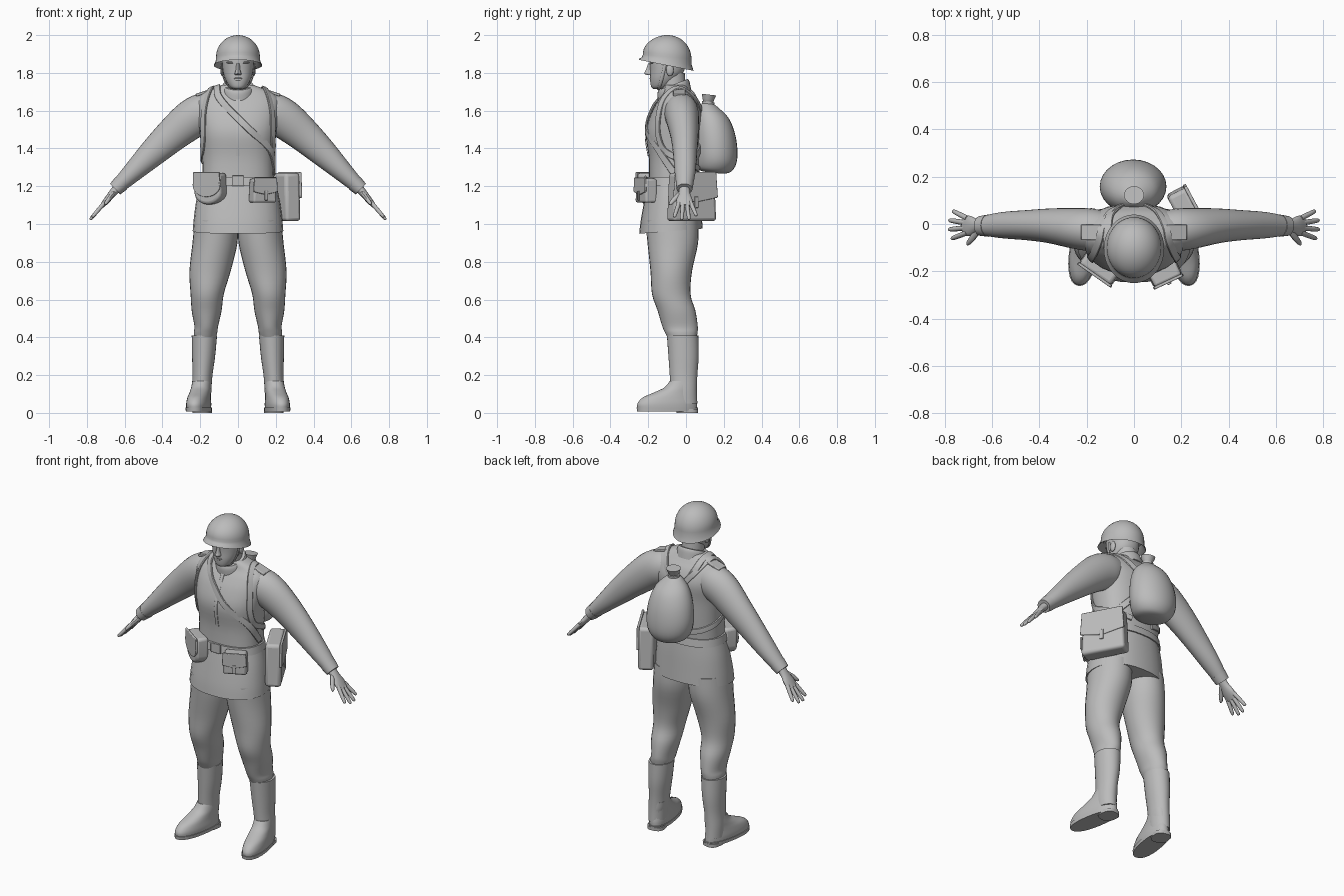
import bpy, bmesh, math
from mathutils import Vector, Matrix

cube = bpy.data.objects.get("Cube")
if cube:
    bpy.data.objects.remove(cube, do_unlink=True)

grey = bpy.data.materials.new("plain grey")
grey.use_nodes = True
grey.diffuse_color = (0.5, 0.5, 0.5, 1)
grey.node_tree.nodes["Principled BSDF"].inputs["Base Color"].default_value = (0.5, 0.5, 0.5, 1)


def finish(name, bm, bevel=0.0, angle=40):
    bmesh.ops.recalc_face_normals(bm, faces=bm.faces)
    mesh = bpy.data.meshes.new(name)
    bm.to_mesh(mesh)
    bm.free()
    mesh.materials.append(grey)
    mesh.shade_smooth()
    mesh.set_sharp_from_angle(angle=math.radians(angle))
    obj = bpy.data.objects.new(name, mesh)
    bpy.context.collection.objects.link(obj)
    if bevel:
        mod = obj.modifiers.new("soft edges", "BEVEL")
        mod.width, mod.segments = bevel, 3
    return obj


def dense(rows, steps=4):
    """Smooth curve through rows of numbers."""
    out = []
    for i in range(len(rows) - 1):
        quad = [rows[max(i - 1, 0)], rows[i], rows[i + 1], rows[min(i + 2, len(rows) - 1)]]
        for k in range(steps):
            t = k / steps
            out.append([0.5 * (2 * b + (c - a) * t + (2 * a - 5 * b + 4 * c - d) * t * t
                               + (3 * b - a - 3 * c + d) * t ** 3) for a, b, c, d in zip(*quad)])
    return out + [list(rows[-1])]


def skin(name, rings, n=28, power=2.0):
    """Skin over rings given as centre, side vector, forward vector."""
    bm = bmesh.new()
    loops = []
    for centre, u, v in rings:
        loop = []
        for k in range(n):
            a = 2 * math.pi * k / n
            c, s = math.cos(a), math.sin(a)
            p = 2 / power
            loop.append(bm.verts.new(centre + u * math.copysign(abs(c) ** p, c)
                                     + v * math.copysign(abs(s) ** p, s)))
        loops.append(loop)
    for a, b in zip(loops, loops[1:]):
        for k in range(n):
            bm.faces.new((a[k], a[(k + 1) % n], b[(k + 1) % n], b[k]))
    bm.faces.new(loops[0])
    bm.faces.new(loops[-1])
    return finish(name, bm)


def stack(name, rows, power=2.0, tilt=0.0, yaw=0.0, steps=4, n=28):
    """Upright form; each row is z, centre x, centre y, half width, half depth, optional tilt."""
    rings = []
    for z, x, y, rx, ry, *own_tilt in dense(rows, steps):
        u = Vector((math.cos(yaw), math.sin(yaw), 0)) * rx
        v = Vector((-math.sin(yaw), math.cos(yaw), own_tilt[0] if own_tilt else tilt)) * ry
        rings.append((Vector((x, y, z)), u, v))
    return skin(name, rings, n, power)


def limb(name, rows, n=20, steps=4):
    """Form along a path; each row is x, y, z, half depth, half height."""
    rows = dense(rows, steps)
    pts = [Vector(r[:3]) for r in rows]
    rings = []
    for i, r in enumerate(rows):
        t = (pts[min(i + 1, len(pts) - 1)] - pts[max(i - 1, 0)]).normalized()
        v = t.cross(Vector((0, 1, 0))).normalized()
        rings.append((pts[i], v.cross(t) * r[3], v * r[4]))
    return skin(name, rings, n)


def prism(name, outline, depth, loc, turn=0.0, bevel=0.01, lean=0.0):
    """Extruded outline in x and z, facing local -y."""
    bm = bmesh.new()
    front = [bm.verts.new((x, -depth / 2, z)) for x, z in outline]
    back = [bm.verts.new((x, depth / 2, z)) for x, z in outline]
    bm.faces.new(front)
    bm.faces.new(back)
    for k in range(len(outline)):
        j = (k + 1) % len(outline)
        bm.faces.new((front[k], front[j], back[j], back[k]))
    bm.transform(Matrix.Translation(loc) @ Matrix.Rotation(turn, 4, "Z") @ Matrix.Rotation(lean, 4, "Y"))
    return finish(name, bm, bevel)


def rect(w, h):
    return [(-w / 2, -h / 2), (w / 2, -h / 2), (w / 2, h / 2), (-w / 2, h / 2)]


def ball(name, loc, size):
    bm = bmesh.new()
    bmesh.ops.create_uvsphere(bm, u_segments=16, v_segments=10, radius=1)
    bm.transform(Matrix.Translation(loc) @ Matrix.Diagonal((*size, 1)))
    return finish(name, bm)


# Tunic body and skirt
torso = [(1.22, 0, -.065, .19, .13), (1.35, 0, -.062, .19, .135), (1.48, 0, -.068, .203, .145),
         (1.58, 0, -.052, .22, .135), (1.65, 0, -.045, .222, .105), (1.69, 0, -.045, .19, .078),
         (1.715, 0, -.05, .14, .066), (1.735, 0, -.055, .085, .06)]
body = dense(torso)
stack("tunic", torso, power=2.4)
stack("tunic_skirt", [(.962, 0, -.08, .24, .168), (1.03, 0, -.078, .234, .162),
                      (1.13, 0, -.072, .22, .15), (1.22, 0, -.067, .2, .137)], power=2.2, tilt=.08)
stack("belt", [(1.205, 0, -.067, .207, .147), (1.25, 0, -.067, .2, .141)], power=2.3, steps=1)
prism("buckle", rect(.065, .055), .012, (0, -.215, 1.228), bevel=.004)


def on_body(x, z, side):
    """Point on the tunic at x and z, on the front (-1) or back (1)."""
    for a, b in zip(body, body[1:]):
        if z <= b[0] or b is body[-1]:
            t = max(0, (z - a[0]) / (b[0] - a[0]))
            _, _, cy, rx, ry = [p + (q - p) * t for p, q in zip(a, b)]
            f = max(0, 1 - min(abs(x) / rx, 1) ** 2.4) ** (1 / 2.4)
            return [max(-rx, min(rx, x)), cy + side * ry * f, z]


def strap(name, spots, width, thick=.006):
    pts = [Vector(p) for p in dense([on_body(*s) for s in spots], 6)]
    rings = []
    for i, p in enumerate(pts):
        t = (pts[min(i + 1, len(pts) - 1)] - pts[max(i - 1, 0)]).normalized()
        out = Vector((p.x * .5, p.y + .06, max(0, p.z - 1.62) * 1.5))
        out = (out - t * out.dot(t)).normalized()
        rings.append((p + out * .003, t.cross(out) * width / 2, out * thick))
    return skin(name, rings, 8, 5)


strap("placket", [(0, 1.36, -1), (0, 1.5, -1), (0, 1.66, -1)], .022, .002)
strap("satchel_strap", [(.24, 1.27, -1), (.17, 1.39, -1), (.06, 1.5, -1), (-.04, 1.6, -1), (-.1, 1.67, -1),
                        (-.11, 1.72, -1), (-.11, 1.72, 1), (-.09, 1.66, 1), (0, 1.5, 1), (.12, 1.36, 1),
                        (.2, 1.27, 1)], .038)

# Collar, neck and head
stack("collar", [(1.675, 0, -.06, .092, .088), (1.72, 0, -.066, .087, .085), (1.738, 0, -.068, .08, .078)], tilt=.38)
stack("neck", [(1.66, 0, -.06, .065, .065), (1.8, 0, -.075, .062, .068)])
stack("head", [(1.716, 0, -.145, .025, .03), (1.728, 0, -.135, .045, .05), (1.765, 0, -.117, .067, .073),
               (1.81, 0, -.1, .08, .09), (1.87, 0, -.098, .085, .096), (1.92, 0, -.098, .08, .09)], power=2.2)
stack("nose", [(1.788, 0, -.188, .016, .016), (1.797, 0, -.193, .018, .028), (1.815, 0, -.191, .012, .022),
               (1.85, 0, -.186, .009, .014)], n=12)
ball("brow", (0, -.172, 1.855), (.062, .022, .01))
ball("upper_lip", (0, -.184, 1.771), (.024, .009, .006))
ball("lower_lip", (0, -.182, 1.76), (.02, .009, .006))
ball("chin", (0, -.163, 1.735), (.028, .022, .018))

# Helmet with a raised front brim and hollow underside
dome = [(1.885 + .115 * math.sin(a), 0, -.1, .116 * math.cos(a), .129 * math.cos(a), -.08 * math.cos(a) ** 4)
        for a in [math.pi * k / 25 for k in range(13)]]
stack("helmet", [(1.875, 0, -.1, .1, .112, -.1), (1.842, 0, -.104, .122, .139, -.2),
                 (1.84, 0, -.105, .128, .145, -.2), (1.846, 0, -.105, .126, .143, -.2),
                 (1.863, 0, -.102, .118, .132, -.15)] + dome, steps=1, n=40)

for s, side in ((1, "left"), (-1, "right")):
    # Face details and chin strap
    ball(side + "_eye", (s * .031, -.172, 1.836), (.015, .01, .007))
    ball(side + "_ear", (s * .083, -.085, 1.815), (.011, .02, .032))
    limb(side + "_chin_strap", [(s * .088, -.11, 1.85, .008, .004), (s * .078, -.125, 1.78, .008, .004),
                                (s * .05, -.14, 1.728, .008, .004), (0, -.145, 1.712, .008, .004)], n=8)

    # Sleeve with a cuff
    limb(side + "_sleeve", [(s * .12, -.03, 1.61, .08, .085), (s * .18, -.025, 1.59, .09, .104),
                            (s * .25, -.018, 1.552, .086, .104), (s * .35, -.008, 1.47, .074, .09),
                            (s * .45, -.005, 1.378, .064, .074), (s * .56, -.005, 1.272, .055, .053),
                            (s * .645, -.008, 1.19, .04, .037)], n=28)
    limb(side + "_cuff", [(s * .617, -.007, 1.217, .047, .045), (s * .65, -.008, 1.185, .042, .039)], steps=2)

    # Hand: palm, four fingers and a thumb
    limb(side + "_palm", [(s * .635, -.008, 1.197, .028, .024), (s * .665, -.008, 1.162, .03, .02),
                          (s * .695, -.008, 1.125, .043, .017), (s * .72, -.008, 1.095, .038, .012)], n=16)
    for k, reach in enumerate((.09, .106, .104, .082)):
        y0, y1 = -.036 + k * .02, -.062 + k * .039
        limb(f"{side}_finger_{k + 1}", [(s * (.705 + reach * f * .74), y0 + (y1 - y0) * f, 1.115 - reach * f * .87, r, r)
                                        for f, r in ((0, .012), (.5, .011), (.92, .009), (1, .004))], n=10, steps=2)
    limb(side + "_thumb", [(s * .66, -.025, 1.163, .015, .013), (s * .682, -.058, 1.135, .014, .012),
                           (s * .7, -.08, 1.11, .01, .009), (s * .705, -.088, 1.103, .004, .004)], n=10, steps=2)

    # Shoulder board and pack strap
    prism(side + "_shoulder_board", rect(.09, .014), .065, (s * .18, -.035, 1.696), lean=s * .32, bevel=.004)
    strap(side + "_pack_strap", [(s * .05, 1.6, 1), (s * .1, 1.66, 1), (s * .135, 1.712, 1), (s * .145, 1.712, -1),
                                 (s * .165, 1.66, -1), (s * .18, 1.58, -1), (s * .182, 1.48, -1),
                                 (s * .186, 1.39, -1), (s * .186, 1.34, 1), (s * .14, 1.31, 1), (s * .07, 1.29, 1)], .034)

    # Trouser leg
    stack(side + "_trouser_leg", [(1.02, s * .115, -.075, .115, .14), (.9, s * .122, -.07, .119, .134),
                                  (.75, s * .148, -.078, .109, .11), (.63, s * .163, -.078, .088, .102),
                                  (.54, s * .166, -.05, .079, .1), (.46, s * .168, -.032, .063, .094),
                                  (.425, s * .172, -.025, .062, .086), (.39, s * .176, -.02, .056, .074)])

    # Tall boot: shaft, foot, sole and heel
    stack(side + "_boot_shaft", [(.41, s * .178, -.018, .067, .083), (.3, s * .182, -.013, .061, .08),
                                 (.2, s * .188, -.013, .053, .073), (.12, s * .193, -.012, .052, .07),
                                 (.05, s * .194, -.01, .05, .07)])
    turn = s * .17
    stack(side + "_boot_foot", [(.17, s * .19, -.016, .05, .07), (.135, s * .194, -.03, .052, .085),
                                (.108, s * .2, -.058, .053, .113), (.082, s * .206, -.087, .056, .143),
                                (.05, s * .208, -.099, .06, .16), (.022, s * .208, -.099, .059, .16)],
          power=2.2, yaw=turn)
    stack(side + "_boot_sole", [(.008, s * .208, -.099, .061, .162), (.028, s * .208, -.099, .063, .165)],
          power=2.3, yaw=turn, steps=1)
    stack(side + "_boot_heel", [(0, s * .19, .007, .05, .055), (.02, s * .19, .007, .05, .056)],
          power=2.8, yaw=turn, steps=1)

# Drawstring pack with a tied neck
stack("pack", [(1.272, 0, .14, .055, .05), (1.286, 0, .147, .1, .09), (1.335, -.002, .157, .132, .11),
               (1.41, -.004, .158, .141, .114), (1.5, -.003, .15, .128, .107), (1.575, 0, .138, .097, .085),
               (1.625, 0, .122, .05, .045), (1.642, 0, .117, .027, .027), (1.658, 0, .118, .032, .03),
               (1.685, 0, .122, .042, .038)], tilt=-.12)
stack("pack_tie", [(1.635, 0, .117, .034, .033), (1.648, 0, .117, .034, .033)], steps=1, tilt=-.12)

# Satchel on the left hip, with flap and tab
hip = math.radians(118)
out = Vector((math.sin(hip), -math.cos(hip), 0))
spot = Vector((.235, .03, 1.14))
prism("satchel", [(-.13, -.125), (.13, -.125), (.118, .13), (-.118, .13)], .09, spot, hip, .018)
prism("satchel_flap", [(-.132, .0), (0, -.025), (.132, .0), (.122, .135), (-.122, .135)], .014,
      spot + out * .044, hip, .005)
prism("satchel_tab", rect(.022, .06), .008, spot + out * .053 + Vector((0, 0, -.025)), hip, .003)

# Rounded pouch on the right and square pouch on the left of the belt
turn = math.radians(-35)
out = Vector((math.sin(turn), -math.cos(turn), 0))
spot = Vector((-.145, -.185, 1.19))
arc = [(.085 * math.cos(a), -.025 + .062 * math.sin(a)) for a in [math.pi * (1 + k / 12) for k in range(13)]]
prism("round_pouch", arc + [(.08, .08), (-.08, .08)], .075, spot, turn, .016)
prism("round_pouch_flap", [(x * 1.03, z + .04) for x, z in arc] + [(.084, .085), (-.084, .085)], .012,
      spot + out * .037, turn, .004)
turn = math.radians(25)
out = Vector((math.sin(turn), -math.cos(turn), 0))
spot = Vector((.13, -.21, 1.175))
prism("square_pouch", [(-.068, -.062), (.068, -.062), (.062, .065), (-.062, .065)], .07, spot, turn, .012)
prism("square_pouch_flap", [(-.07, -.005), (0, -.02), (.07, -.005), (.066, .07), (-.066, .07)], .012,
      spot + out * .037, turn, .004)
prism("square_pouch_tab", rect(.018, .05), .008, spot + out * .046 + Vector((0, 0, -.025)), turn, .003)
